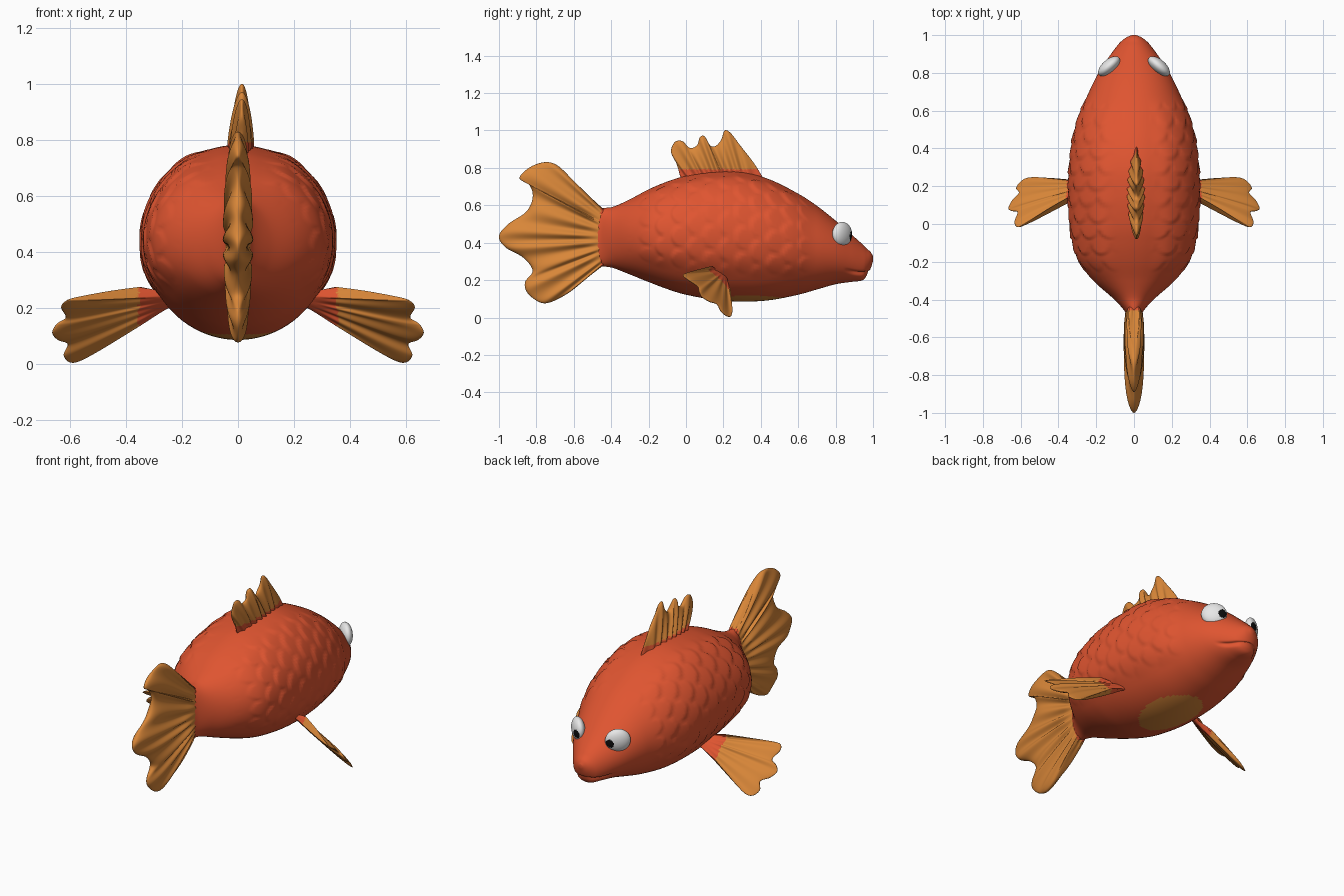
import bpy, bmesh, math
from mathutils import Vector, Matrix

if "Cube" in bpy.data.objects:
    bpy.data.objects.remove(bpy.data.objects["Cube"])


def mat(name, rgb):
    m = bpy.data.materials.new(name)
    m.diffuse_color = (*rgb, 1)
    m.use_nodes = True
    m.node_tree.nodes["Principled BSDF"].inputs["Base Color"].default_value = m.diffuse_color
    return m


RED = mat("red orange", (0.74, 0.09, 0.03))
GOLD = mat("golden orange", (0.69, 0.24, 0.04))
WHITE = mat("white", (0.85, 0.85, 0.85))
BLACK = mat("black", (0.004, 0.004, 0.004))


def spline(pts, n):
    """Smooth Catmull-Rom resampling of points with any number of values."""
    p = [pts[0]] + list(pts) + [pts[-1]]
    out = []
    for i in range(1, len(p) - 2):
        for k in range(n):
            t = k / n
            out.append(tuple(
                0.5 * (2 * b + (c - a) * t + (2 * a - 5 * b + 4 * c - d) * t * t
                       + (3 * b - a - 3 * c + d) * t ** 3)
                for a, b, c, d in zip(*p[i - 1:i + 3])))
    return out + [tuple(pts[-1])]


def finish(name, bm, mats, rule):
    """Make the object; rule(face centre) gives the material index."""
    bmesh.ops.recalc_face_normals(bm, faces=bm.faces)
    for f in bm.faces:
        f.smooth = True
        f.material_index = int(rule(f.calc_center_median()))
    me = bpy.data.meshes.new(name)
    bm.to_mesh(me)
    bm.free()
    for m in mats:
        me.materials.append(m)
    ob = bpy.data.objects.new(name, me)
    bpy.context.collection.objects.link(ob)
    return ob


def step(a, b, x):
    t = min(max((x - a) / (b - a), 0), 1)
    return t * t * (3 - 2 * t)


# ---- body: lofted rings with overlapping scales and a mouth crease ----
STATIONS = [  # y, top, bottom, half width
    (-0.49, 0.57, 0.29, 0.036), (-0.45, 0.585, 0.275, 0.058),
    (-0.39, 0.592, 0.265, 0.115), (-0.3, 0.632, 0.23, 0.215),
    (-0.2, 0.685, 0.19, 0.283), (-0.1, 0.727, 0.152, 0.315),
    (0.0, 0.757, 0.122, 0.330), (0.15, 0.78, 0.095, 0.338),
    (0.3, 0.778, 0.085, 0.333), (0.45, 0.737, 0.093, 0.315),
    (0.6, 0.662, 0.122, 0.275), (0.7, 0.597, 0.15, 0.238),
    (0.8, 0.518, 0.178, 0.188), (0.88, 0.448, 0.19, 0.136),
    (0.94, 0.395, 0.198, 0.092), (0.965, 0.37, 0.222, 0.07),
    (0.987, 0.35, 0.262, 0.042), (1.0, 0.328, 0.303, 0.012)]


def scale_height(y, s):
    """Shingle height: each disc rises towards the tail."""
    d, r, w = 0.085, 0.088, 0.135
    best = 0
    k0 = round(y / d)
    for k in range(k0 - 1, k0 + 3):
        off = 0.5 * w * (k % 2)
        c = round((s - off) / w) * w + off
        dy, ds = (k * d - y) / r, (s - c) / (r * 0.9)
        q = dy * dy + ds * ds
        if q < 1:
            best = max(best, (0.55 + 0.45 * dy) * min(1, (1 - q) * 3.5))
    return best


bm = bmesh.new()
N = 144
rings = []
for y, top, bot, w in spline(STATIONS, 11):
    cz, h = (top + bot) / 2, (top - bot) / 2
    ring = []
    for i in range(N):
        a = 2 * math.pi * i / N
        phi = min(a, 2 * math.pi - a)
        mask = (step(-0.33, -0.15, y) * (1 - step(0.56, 0.7, y))
                * step(0.25, 0.6, phi) * (1 - step(1.85, 2.3, phi)))
        amp = 0.019 * mask * scale_height(y, phi * 0.34)
        z = cz + h * math.cos(a)
        line = 0.237 + 0.25 * (0.95 - y) * step(0.95, 0.8, y)
        amp -= 0.013 * step(0.84, 0.9, y) * math.exp(-((z - line) / 0.009) ** 2)
        ring.append(bm.verts.new(((w + amp) * math.sin(a), y,
                                  cz + (h + amp) * math.cos(a))))
    rings.append(ring)
for r0, r1 in zip(rings, rings[1:]):
    for i in range(N):
        j = (i + 1) % N
        bm.faces.new((r0[i], r0[j], r1[j], r1[i]))
bm.faces.new(rings[0])
bm.faces.new(rings[-1])
finish("body", bm, [RED, GOLD],  # golden oval on the belly
       lambda c: c.z < 0.2 and (c.x / 0.14) ** 2 + ((c.y - 0.31) / 0.22) ** 2 < 1)


# ---- fins: ribbed fan from a root line to a lobed outline ----
def fin(name, root, outline, normal, thick, rays, taper, rule, n=10, rows=36):
    rim = [Vector(p) for p in spline(outline, n)]
    a, b, nor = Vector(root[0]), Vector(root[1]), Vector(normal).normalized()
    m = len(rim) - 1
    bm = bmesh.new()
    for side in (1, -1):
        grid = []
        for k in range(rows + 1):
            u = 1 - (1 - k / rows) ** 1.5
            row = []
            for i, tip in enumerate(rim):
                v = i / m
                rib = 1 + 0.22 * step(0.08, 0.35, u) * math.cos(2 * math.pi * rays * v)
                t = (thick * rib * math.sin(math.pi * v) ** 0.5
                     * math.sqrt(max(0, 1 - u ** taper)))
                row.append(bm.verts.new(a.lerp(b, v).lerp(tip, u) + nor * t * side))
            grid.append(row)
        for r0, r1 in zip(grid, grid[1:]):
            for i in range(m):
                bm.faces.new((r0[i], r0[i + 1], r1[i + 1], r1[i]))
    bmesh.ops.remove_doubles(bm, verts=bm.verts, dist=0.00005)
    return finish(name, bm, [GOLD, RED], rule)


TAIL = [(-0.45, 0.58), (-0.52, 0.645), (-0.61, 0.74), (-0.69, 0.815),
        (-0.76, 0.83), (-0.84, 0.80), (-0.89, 0.745), (-0.835, 0.705),
        (-0.82, 0.64), (-0.855, 0.565), (-0.95, 0.50), (-1.0, 0.435),
        (-0.965, 0.375), (-0.87, 0.32), (-0.82, 0.25), (-0.86, 0.19),
        (-0.85, 0.135), (-0.79, 0.085), (-0.73, 0.08), (-0.63, 0.13),
        (-0.53, 0.21), (-0.45, 0.28)]
fin("tail_fin", [(0, -0.40, 0.56), (0, -0.40, 0.30)], [(0, y, z) for y, z in TAIL],
    (1, 0, 0), 0.045, 12, 5, lambda c: c.y > -0.455)

DORSAL = [(0.41, 0.75), (0.36, 0.83), (0.29, 0.92), (0.24, 0.985), (0.207, 1.0),
          (0.188, 0.95), (0.158, 0.917), (0.13, 0.92), (0.10, 0.968),
          (0.075, 0.965), (0.058, 0.92), (0.02, 0.907), (-0.02, 0.943),
          (-0.06, 0.938), (-0.08, 0.885), (-0.05, 0.82), (-0.03, 0.75)]
fin("dorsal_fin", [(0.008, 0.39, 0.71), (0.008, 0.0, 0.71)],
    [(0.014, y, z) for y, z in DORSAL], (1, 0, 0), 0.043, 9, 1.6,
    lambda c: c.z < 0.793)

PECTORAL = [(0.35, 0.235, 0.165), (0.45, 0.243, 0.095), (0.555, 0.245, 0.018),
            (0.60, 0.225, 0.004), (0.624, 0.19, 0.03), (0.61, 0.165, 0.07),
            (0.645, 0.125, 0.085), (0.665, 0.085, 0.11), (0.65, 0.07, 0.14),
            (0.617, 0.062, 0.165), (0.633, 0.012, 0.2), (0.62, -0.015, 0.222),
            (0.585, -0.005, 0.235), (0.47, 0.07, 0.258), (0.35, 0.14, 0.275)]
for s, label in ((1, "right"), (-1, "left")):
    flip = lambda p: (p[0] * s, p[1], p[2])
    nor = Vector((0.38, -0.1, -0.115)).cross(Vector((0.02, -0.23, 0.22)))
    fin(label + "_pectoral_fin",
        [flip((0.25, 0.22, 0.2)), flip((0.25, 0.165, 0.255))],
        [flip(p) for p in PECTORAL], flip(nor), 0.014, 7, 6,
        lambda c: abs(c.x) < 0.355)

    # ---- eye: tilted flattened ball with a pupil facing forwards ----
    centre = Vector(flip((0.132, 0.835, 0.445)))
    pupil = Vector(flip((0.112, 0.886, 0.436)))
    bm = bmesh.new()
    bmesh.ops.create_uvsphere(bm, u_segments=72, v_segments=48, radius=1)
    bm.transform(Matrix.Translation(centre)
                 @ Matrix.Rotation(-s * math.radians(40.8), 4, 'Z')
                 @ Matrix.Diagonal((0.07, 0.035, 0.066, 1)))
    finish(label + "_eye", bm, [WHITE, BLACK],
           lambda c: (c - pupil).length < 0.025)
